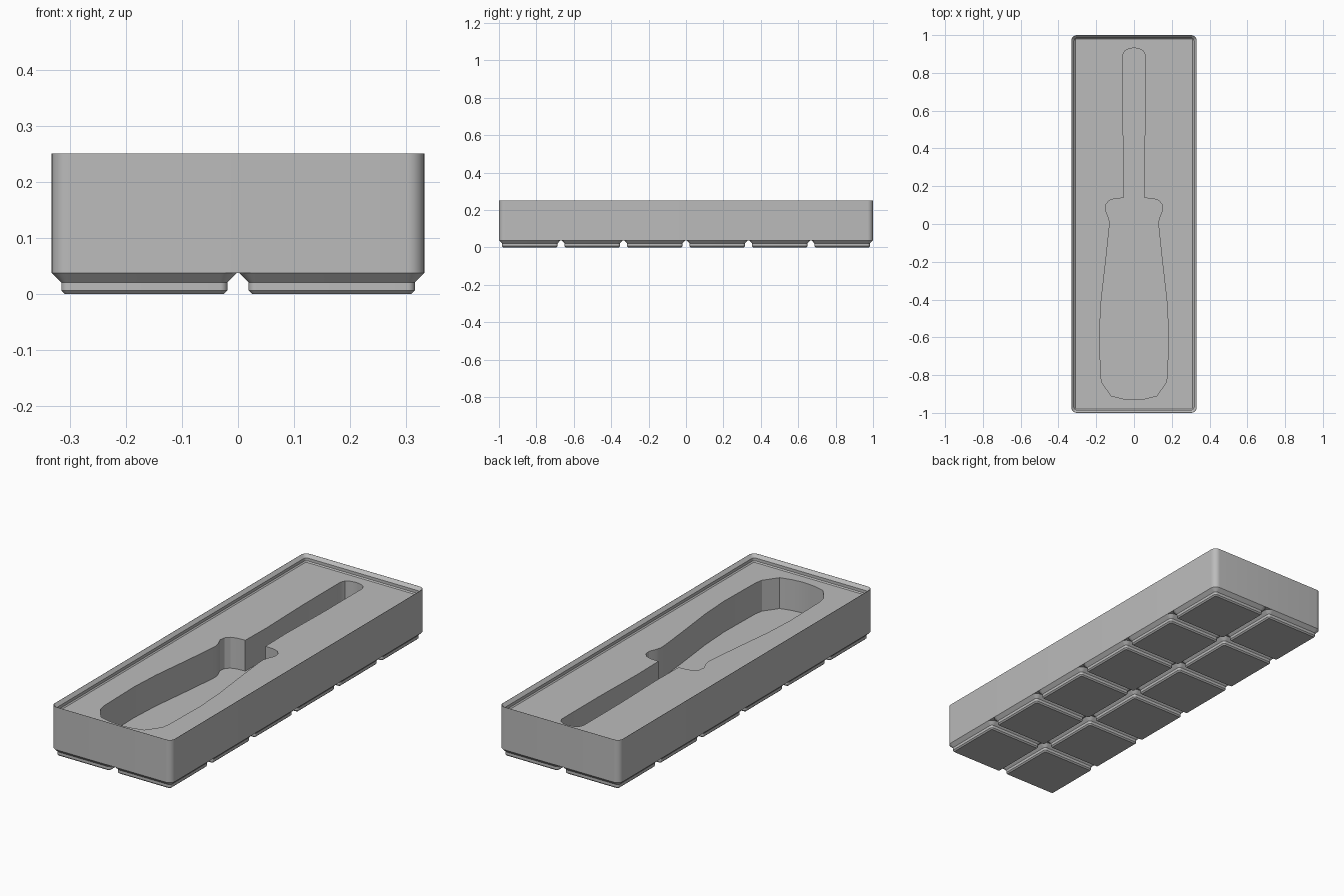
import bpy, bmesh, math

cube = bpy.data.objects.get("Cube")
if cube:
    bpy.data.objects.remove(cube, do_unlink=True)

grey = bpy.data.materials.new("plain grey")
grey.use_nodes = True
colour = (0.5, 0.5, 0.5, 1)
grey.diffuse_color = colour
grey.node_tree.nodes["Principled BSDF"].inputs["Base Color"].default_value = colour

PITCH, CELL, RADIUS = 0.334, 0.33, 0.03
COLS, ROWS = 2, 6
WIDTH = PITCH * (COLS - 1) + CELL
LENGTH = PITCH * (ROWS - 1) + CELL
BASE, FLOOR, TOP, POCKET = 0.038, 0.216, 0.251, 0.062


def rounded_rect(width, length, inset, steps=8):
    """Outline of a rounded rectangle pulled in by an inset."""
    r = RADIUS - inset
    hx, hy = width / 2 - RADIUS, length / 2 - RADIUS
    pts = []
    for q, (sx, sy) in enumerate([(1, 1), (-1, 1), (-1, -1), (1, -1)]):
        for i in range(steps + 1):
            a = (q + i / steps) * math.pi / 2
            pts.append((sx * hx + r * math.cos(a), sy * hy + r * math.sin(a)))
    return pts


def loft(name, sections, cap_top=True):
    """Skin stacked outlines, each given as (points, z)."""
    bm = bmesh.new()
    rings = [[bm.verts.new((x, y, z)) for x, y in pts] for pts, z in sections]
    for a, b in zip(rings, rings[1:]):
        for i in range(len(a)):
            j = (i + 1) % len(a)
            bm.faces.new((a[i], a[j], b[j], b[i]))
    bm.faces.new(rings[0][::-1])
    if cap_top:
        bm.faces.new(rings[-1])
    mesh = bpy.data.meshes.new(name)
    bm.to_mesh(mesh)
    bm.free()
    mesh.materials.append(grey)
    obj = bpy.data.objects.new(name, mesh)
    bpy.context.collection.objects.link(obj)
    return obj


def activate(obj):
    bpy.ops.object.select_all(action='DESELECT')
    obj.select_set(True)
    bpy.context.view_layer.objects.active = obj


def smooth(obj):
    activate(obj)
    bpy.ops.object.shade_smooth_by_angle(angle=math.radians(25))


# Tray body: outer wall, stacking lip and inner floor
profile = [(0, BASE), (0, TOP), (0.001, TOP), (0.0155, FLOOR + 0.02),
           (0.0155, FLOOR + 0.0055), (0.021, FLOOR)]
tray = loft("tray_body", [(rounded_rect(WIDTH, LENGTH, i), z) for i, z in profile])

# Tool-shaped pocket, mirrored from its right half
half = [(0.03, 0.927), (0.05, 0.915), (0.06, 0.893), (0.06, 0.6), (0.053, 0.3),
        (0.056, 0.137), (0.1, 0.135), (0.13, 0.125), (0.148, 0.105),
        (0.152, 0.075), (0.137, 0.04), (0.13, 0.015), (0.131, -0.02),
        (0.15, -0.2), (0.173, -0.4), (0.182, -0.56), (0.177, -0.8),
        (0.17, -0.84), (0.12, -0.91), (0.06, -0.925)]
outline = [(0, 0.932)] + [(-x, y) for x, y in half] + [(0, -0.93)] + half[::-1]
cutter = loft("pocket_cutter", [(outline, POCKET), (outline, TOP + 0.1)])
cutter.hide_render = True
activate(tray)
cut = tray.modifiers.new("pocket", 'BOOLEAN')
cut.operation = 'DIFFERENCE'
cut.solver = 'EXACT'
cut.object = cutter
bpy.ops.object.modifier_apply(modifier=cut.name)
bpy.data.objects.remove(cutter, do_unlink=True)
smooth(tray)

# Stepped feet in a grid under the tray, sharing one mesh
steps = [(0.0235, 0), (0.017, 0.0064), (0.017, 0.0207), (0, BASE)]
foot = loft("foot", [(rounded_rect(CELL, CELL, i), z) for i, z in steps], cap_top=False)
smooth(foot)
for c in range(COLS):
    for r in range(ROWS):
        part = foot if c + r == 0 else foot.copy()
        if part is not foot:
            bpy.context.collection.objects.link(part)
        part.name = f"foot_{c + 1}_{r + 1}"
        part.location = ((c - (COLS - 1) / 2) * PITCH, (r - (ROWS - 1) / 2) * PITCH, 0)
